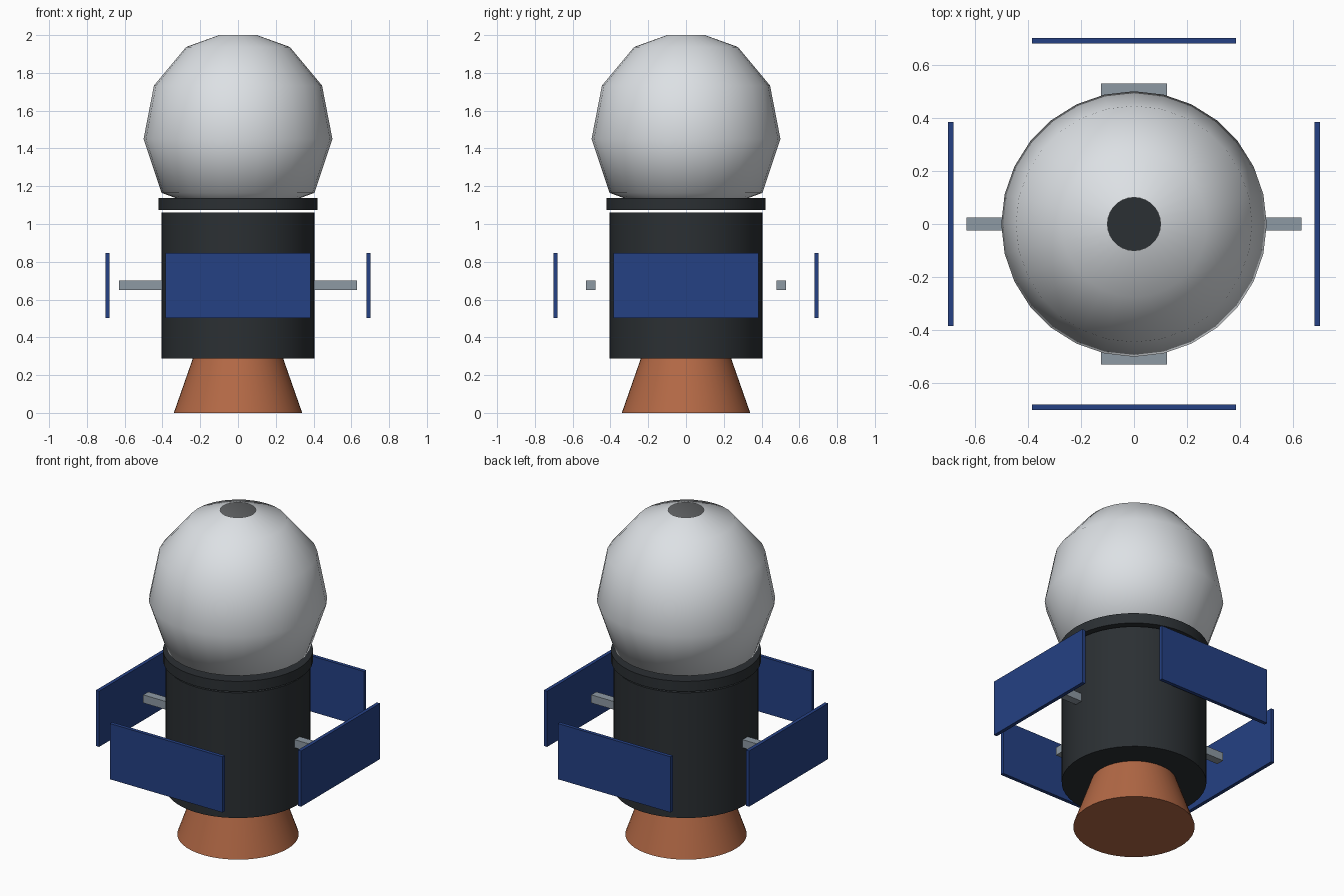
import bpy, bmesh, math
from mathutils import Matrix

if "Cube" in bpy.data.objects:
    bpy.data.objects.remove(bpy.data.objects["Cube"])


def material(name, rgb):
    m = bpy.data.materials.new(name)
    m.diffuse_color = (*rgb, 1)
    m.use_nodes = True
    m.node_tree.nodes["Principled BSDF"].inputs["Base Color"].default_value = m.diffuse_color
    return m


WHITE = material("white_shell", (0.72, 0.75, 0.78))
DARK = material("dark_hull", (0.024, 0.029, 0.033))
COPPER = material("copper", (0.45, 0.14, 0.06))
BLUE = material("solar_blue", (0.018, 0.052, 0.23))
STEEL = material("steel", (0.27, 0.32, 0.37))


def finish(name, bm, mat, smooth=None):
    bmesh.ops.recalc_face_normals(bm, faces=bm.faces)
    me = bpy.data.meshes.new(name)
    bm.to_mesh(me)
    bm.free()
    me.materials.append(mat)
    ob = bpy.data.objects.new(name, me)
    bpy.context.collection.objects.link(ob)
    if smooth:
        bpy.ops.object.select_all(action='DESELECT')
        ob.select_set(True)
        bpy.context.view_layer.objects.active = ob
        bpy.ops.object.shade_smooth_by_angle(angle=math.radians(smooth))
    return ob


def frustum(name, r_low, r_high, z_low, z_high, mat, sides=48):
    bm = bmesh.new()
    bmesh.ops.create_cone(bm, cap_ends=True, segments=sides, radius1=r_low, radius2=r_high,
                          depth=z_high - z_low,
                          matrix=Matrix.Translation((0, 0, (z_low + z_high) / 2)))
    return finish(name, bm, mat, 30)


def box(name, centre, size, mat):
    bm = bmesh.new()
    bmesh.ops.create_cube(bm, size=1, matrix=Matrix.Translation(centre) @ Matrix.Diagonal((*size, 1)))
    return finish(name, bm, mat)


def lathe(name, profile, sides, mat, smooth):
    bm = bmesh.new()
    rings = [[bm.verts.new((r * math.cos(2 * math.pi * i / sides),
                            r * math.sin(2 * math.pi * i / sides), z)) for i in range(sides)]
             for r, z in profile]
    for a, b in zip(rings, rings[1:]):
        for i in range(sides):
            j = (i + 1) % sides
            bm.faces.new((a[i], a[j], b[j], b[i]))
    return finish(name, bm, mat, smooth)


# engine, hull and collar
frustum("nozzle", 0.34, 0.235, 0, 0.30, COPPER)
frustum("hull", 0.405, 0.405, 0.287, 1.06, DARK)
frustum("collar", 0.42, 0.42, 1.075, 1.138, DARK)

# faceted dome shell, open at the top
lathe("dome", [(0.20, 1.09), (0.405, 1.165), (0.50, 1.45), (0.445, 1.733),
               (0.275, 1.937), (0.10, 2.0)], 28, WHITE, 60)

# solar panels and struts on four sides
for s, side in ((-1, "left"), (1, "right")):
    box(side + "_panel", (s * 0.69, 0, 0.675), (0.022, 0.77, 0.344), BLUE)
    box(side + "_strut", (s * 0.505, 0, 0.675), (0.25, 0.05, 0.05), STEEL)
for s, side in ((-1, "front"), (1, "back")):
    box(side + "_panel", (0, s * 0.69, 0.675), (0.77, 0.022, 0.344), BLUE)
    box(side + "_strut", (0, s * 0.505, 0.675), (0.25, 0.05, 0.05), STEEL)
